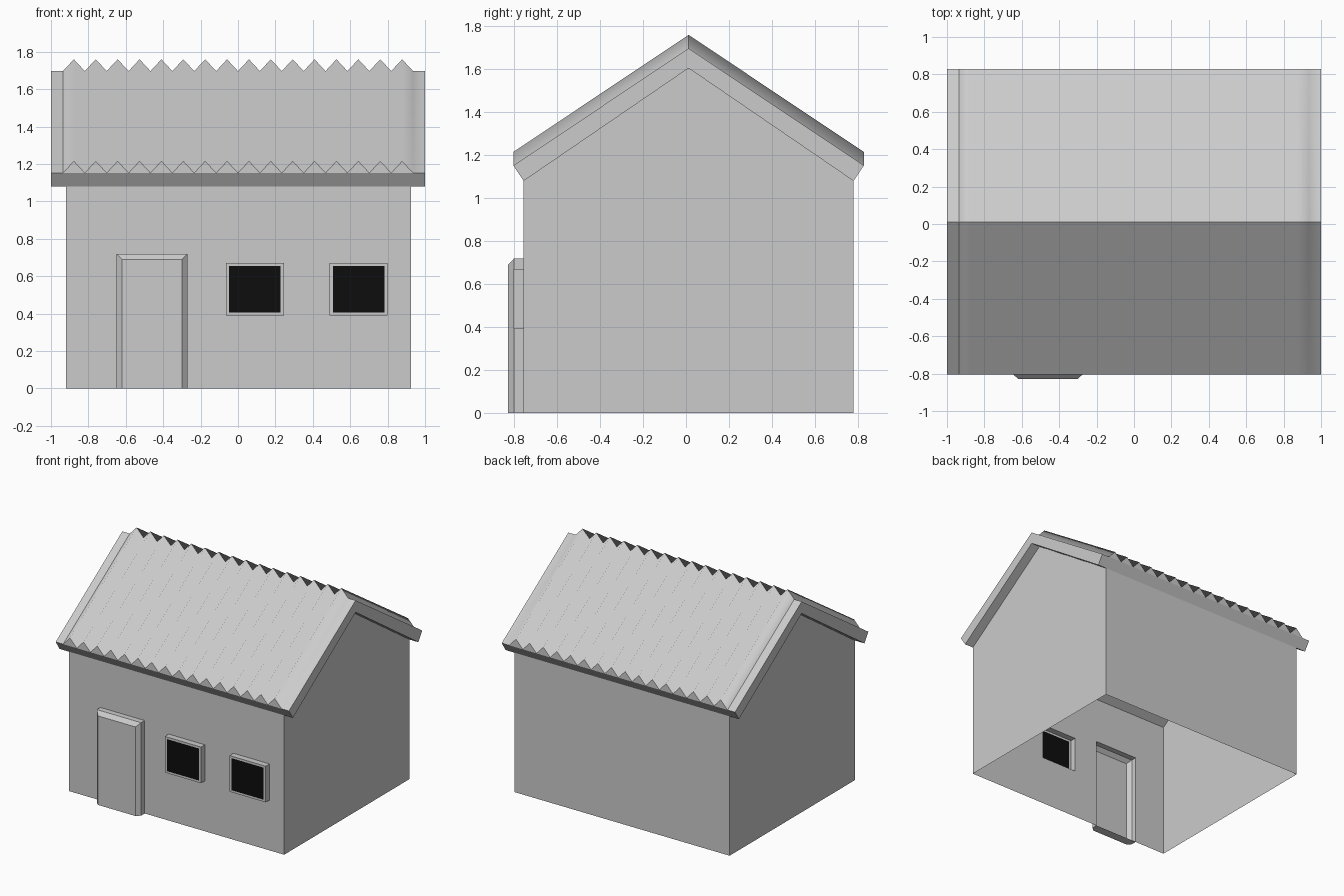
import bpy, bmesh
from mathutils import Vector

if "Cube" in bpy.data.objects:
    bpy.data.objects.remove(bpy.data.objects["Cube"])

C = 0.012                      # y of the ridge line
WX0, WX1, WY = -0.92, 0.925, 0.768
FRONT = C - WY
EAVE, APEX = 1.08, 1.605


def build(name, polys, ref, smooth=False, share=False):
    """Mesh from polygons, every face turned away from the point ref."""
    bm = bmesh.new()
    for p in polys:
        f = bm.faces.new([bm.verts.new(v) for v in p])
        f.normal_update()
        if f.normal.dot(f.calc_center_median() - Vector(ref)) < 0:
            f.normal_flip()
        f.smooth = smooth
    if share:
        bmesh.ops.remove_doubles(bm, verts=bm.verts, dist=1e-4)
    me = bpy.data.meshes.new(name)
    bm.to_mesh(me)
    bm.free()
    ob = bpy.data.objects.new(name, me)
    bpy.context.collection.objects.link(ob)
    return ob


def rect(x0, x1, z0, z1, y):
    return [(x0, y, z0), (x1, y, z0), (x1, y, z1), (x0, y, z1)]


def bridge(a, b):
    """Quads between two closed loops of equal length."""
    n = len(a)
    return [[a[i], a[(i + 1) % n], b[(i + 1) % n], b[i]] for i in range(n)]


black = bpy.data.materials.new("window_black")
black.diffuse_color = (0.004, 0.004, 0.004, 1)
black.use_nodes = True
black.node_tree.nodes["Principled BSDF"].inputs["Base Color"].default_value = black.diffuse_color

# Openings in the front wall: x0, x1, z0, z1
DOOR = (-0.65, -0.27, 0.0, 0.72)
WINDOWS = [(-0.065, 0.245, 0.39, 0.67), (0.49, 0.80, 0.39, 0.67)]

# Walls: open shell, front wall divided around the openings
walls = []
xs = sorted({WX0, WX1, *[v for o in [DOOR, *WINDOWS] for v in o[:2]]})
zs = [0, 0.39, 0.67, 0.72, EAVE]
for x0, x1 in zip(xs, xs[1:]):
    for z0, z1 in zip(zs, zs[1:]):
        mx, mz = (x0 + x1) / 2, (z0 + z1) / 2
        if not any(o[0] < mx < o[1] and o[2] < mz < o[3] for o in [DOOR, *WINDOWS]):
            walls.append(rect(x0, x1, z0, z1, FRONT))
walls.append(rect(WX0, WX1, 0, EAVE, C + WY))
for x in (WX0, WX1):
    walls.append([(x, FRONT, 0), (x, C + WY, 0), (x, C + WY, EAVE),
                  (x, C, APEX), (x, FRONT, EAVE)])
build("walls", walls, (0, C, 0.6), share=True)

# Door: raised hollow panel, bevelled on the top and sides
x0, x1, z0, z1 = DOOR
base = rect(x0, x1, z0, z1, FRONT)
rim = rect(x0, x1, z0, z1, -0.80)
face = rect(x0 + 0.03, x1 - 0.03, z0, z1 - 0.03, -0.828)
build("door", bridge(base, rim) + bridge(rim, face) + [face],
      ((x0 + x1) / 2, FRONT, z1 / 2), share=True)

# Windows: raised hollow frames with black panes
for i, (x0, x1, z0, z1) in enumerate(WINDOWS):
    base = rect(x0, x1, z0, z1, FRONT)
    rim = rect(x0, x1, z0, z1, -0.803)
    pane = rect(x0 + 0.018, x1 - 0.018, z0 + 0.016, z1 - 0.016, -0.803)
    ref = ((x0 + x1) / 2, FRONT, (z0 + z1) / 2)
    build(f"window_frame_{i + 1}", bridge(base, rim) + bridge(rim, pane), ref, share=True)
    build(f"window_pane_{i + 1}", [pane], ref).data.materials.append(black)

# Corrugated profile across x: (x, height above the slab)
N, HALF, TOOTH = 16, 0.936, 0.063
step = HALF / N
teeth = [(-HALF + i * step, TOOTH * (i % 2)) for i in range(2 * N + 1)]
profile = teeth + [(1, 0)]

for side, s in (("front", -1), ("back", 1)):
    ye, yb, ze, zr = C + s * 0.816, C + s * WY, 1.152, 1.697

    # Slab under the sheet, with slanted eave edge and tooth ends
    ends = [[(x, ye, ze), (x, C, zr), (x, C, APEX), (x, yb, EAVE)] for x in (-1, 1)]
    a, b = ends
    slab = [a, b, [a[2], a[3], b[3], b[2]], [a[3], a[0], b[0], b[3]]]
    for i in range(0, 2 * N, 2):
        slab.append([(x, ye, ze + h) for x, h in teeth[i:i + 3]])
    build(f"roof_slab_{side}", slab, (0, C + s * 0.4, 1.38))

    # Smooth corrugated sheet and the flat strip at the left end
    def strip(p, q):
        return [(p[0], ye, ze + p[1]), (q[0], ye, ze + q[1]),
                (q[0], C, zr + q[1]), (p[0], C, zr + p[1])]
    build(f"roof_sheet_{side}", [strip(p, q) for p, q in zip(profile, profile[1:])],
          (0, C, -100), smooth=True, share=True)
    build(f"roof_edge_strip_{side}", [strip((-1, 0), (-HALF, 0))], (0, C, -100))
